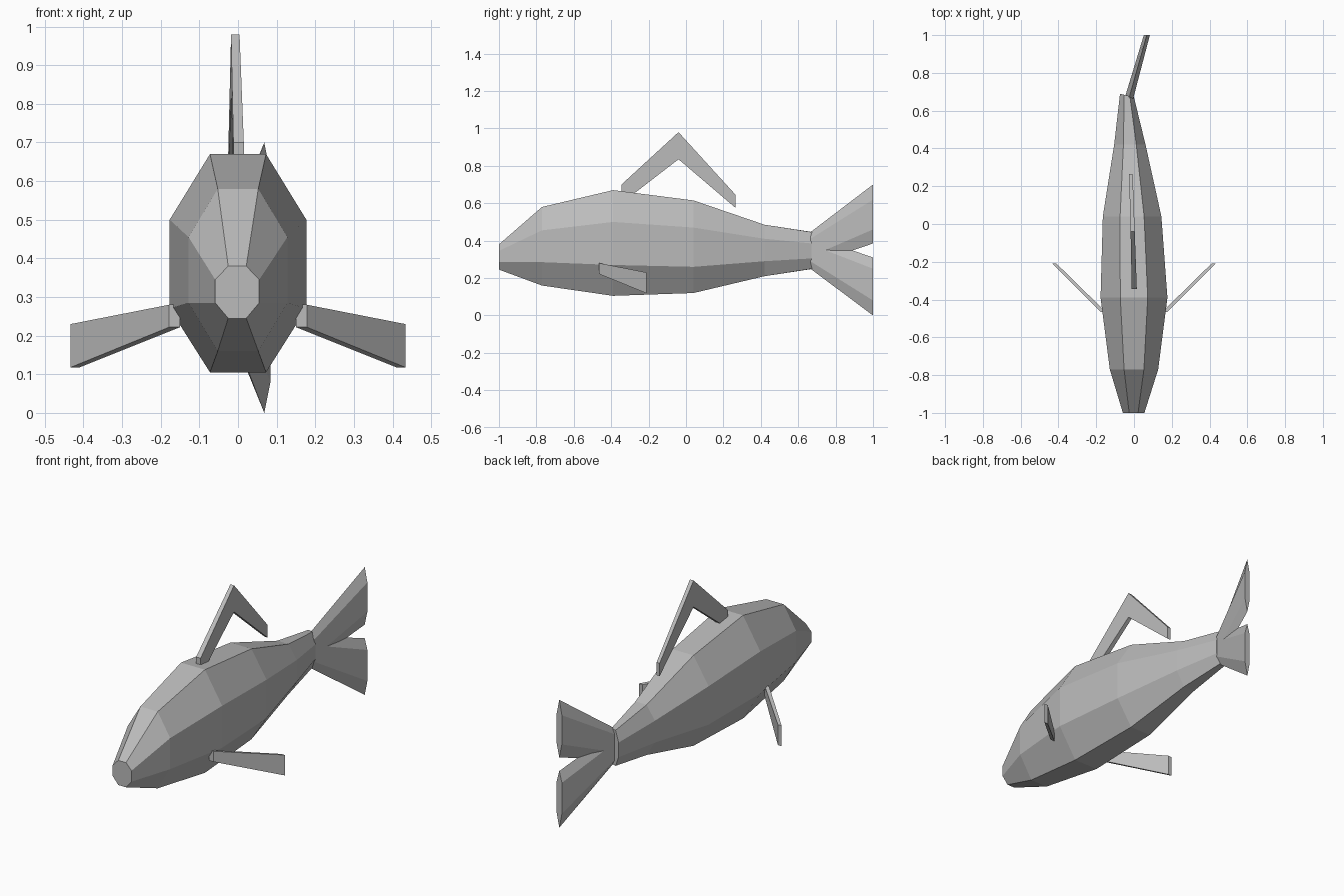
import bpy
import bmesh
from mathutils import Vector

default = bpy.data.objects.get("Cube")
if default:
    bpy.data.objects.remove(default, do_unlink=True)

grey = bpy.data.materials.new("plain grey")
grey.use_nodes = True
colour = (0.5, 0.5, 0.5, 1)
grey.diffuse_color = colour
grey.node_tree.nodes["Principled BSDF"].inputs["Base Color"].default_value = colour


def loft(name, rings):
    """Skin matching rings of points and cap both ends, flat shaded."""
    bm = bmesh.new()
    loops = [[bm.verts.new(p) for p in ring] for ring in rings]
    for a, b in zip(loops, loops[1:]):
        for i in range(len(a)):
            j = (i + 1) % len(a)
            bm.faces.new((a[i], a[j], b[j], b[i]))
    bm.faces.new(loops[0])
    bm.faces.new(loops[-1])
    bmesh.ops.recalc_face_normals(bm, faces=bm.faces)
    mesh = bpy.data.meshes.new(name)
    bm.to_mesh(mesh)
    bm.free()
    mesh.materials.append(grey)
    obj = bpy.data.objects.new(name, mesh)
    bpy.context.collection.objects.link(obj)
    return obj


def body_ring(y, cx, half, bottom, low, high, top, skew=0):
    """Octagon with flat top, bottom and sides."""
    flat = half * 0.41
    side = [(flat, bottom), (half, low), (half, high), (flat, top)]
    outline = side + [(-x, z) for x, z in reversed(side)]
    return [(cx + x, y - x * skew, z) for x, z in outline]


# Body: y, centre x, half width, then the four heights
loft("body", [
    body_ring(-1.00, -0.002, 0.057, 0.245, 0.285, 0.345, 0.38),
    body_ring(-0.77, 0.00, 0.128, 0.16, 0.285, 0.455, 0.58),
    body_ring(-0.39, 0.00, 0.177, 0.105, 0.27, 0.50, 0.67),
    body_ring(0.04, -0.01, 0.155, 0.12, 0.26, 0.47, 0.615),
    body_ring(0.42, -0.022, 0.083, 0.21, 0.29, 0.41, 0.485),
    body_ring(0.68, -0.037, 0.037, 0.25, 0.305, 0.385, 0.445, 0.25),
])


# Dorsal fin: a bent bar leaning slightly to the right towards the back
def bar_ring(y, x0, x1, low, high):
    return [(x0, y, low), (x1, y, low), (x1, y, high), (x0, y, high)]


loft("dorsal_fin", [
    bar_ring(-0.345, -0.012, 0.015, 0.60, 0.70),
    bar_ring(-0.04, -0.018, 0.004, 0.835, 0.98),
    bar_ring(0.265, -0.026, -0.007, 0.575, 0.645),
])

# Pectoral fins, swept back and out
for side, name in ((1, "left_pectoral_fin"), (-1, "right_pectoral_fin")):
    root = bar_ring(-0.465, 0.15, 0.178, 0.222, 0.28)
    tip = bar_ring(-0.21, 0.41, 0.433, 0.118, 0.23)
    loft(name, [[(side * x, y, z) for x, y, z in ring] for ring in (root, tip)])


# Tail lobes: six-sided wedges that cross at the root and bend to the left
def lobe_ring(y, cx, half, point_a, wide_a, wide_b, point_b):
    return [(cx, y, point_a), (cx + half, y, wide_a), (cx + half, y, wide_b),
            (cx, y, point_b), (cx - half, y, wide_b), (cx - half, y, wide_a)]


loft("upper_tail_lobe", [
    lobe_ring(0.665, -0.027, 0.023, 0.445, 0.41, 0.315, 0.27),
    lobe_ring(1.00, 0.068, 0.016, 0.70, 0.62, 0.46, 0.385),
])
loft("lower_tail_lobe", [
    lobe_ring(0.665, -0.027, 0.023, 0.25, 0.29, 0.38, 0.425),
    lobe_ring(1.00, 0.068, 0.016, 0.00, 0.08, 0.25, 0.31),
])
